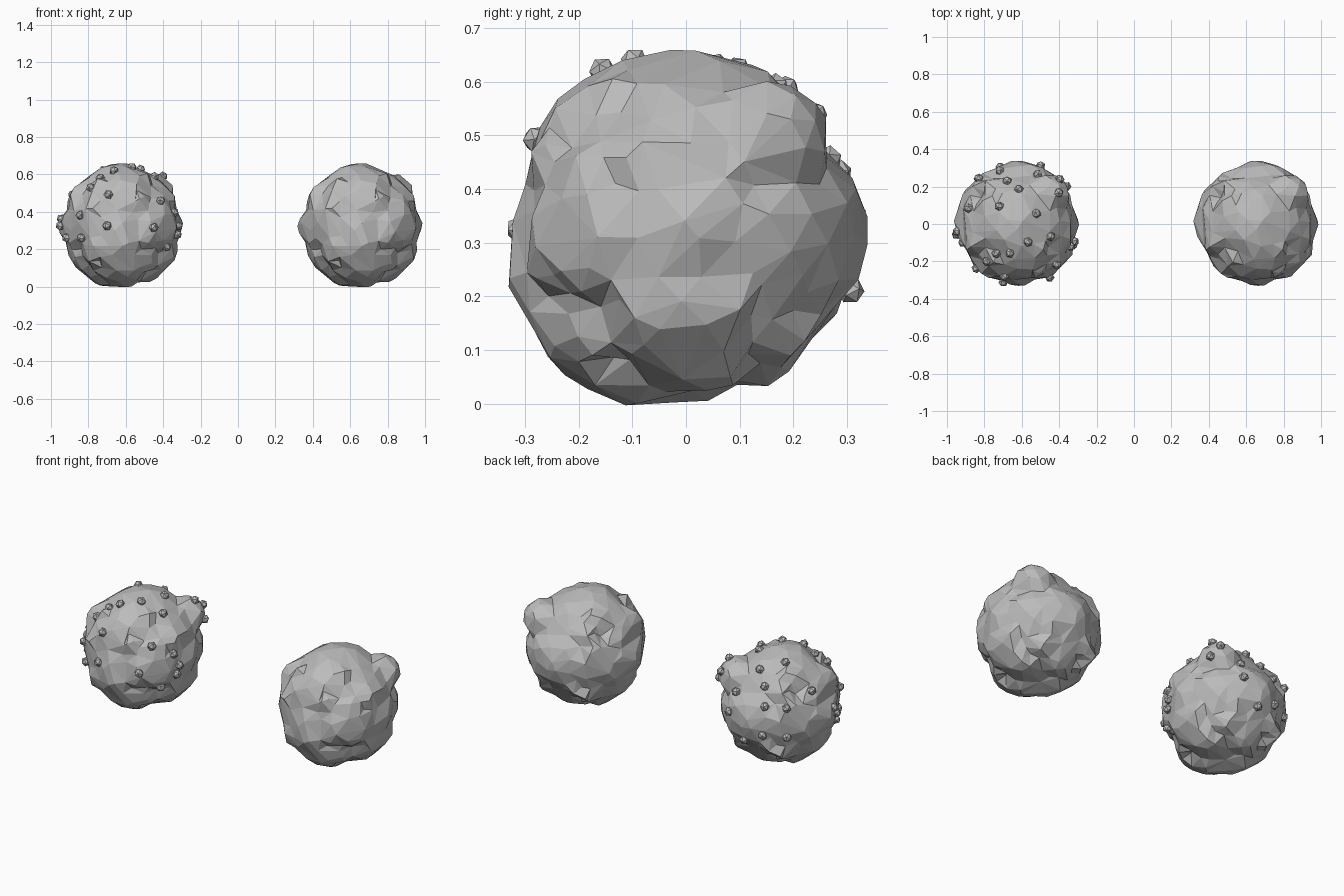
import bpy, bmesh, math
from mathutils import Vector, noise
from mathutils.bvhtree import BVHTree

cube = bpy.data.objects.get("Cube")
if cube:
    bpy.data.objects.remove(cube, do_unlink=True)

stone = bpy.data.materials.new("stone_grey")
stone.use_nodes = True
GREY = (0.5, 0.5, 0.5, 1)
stone.diffuse_color = GREY
stone.node_tree.nodes["Principled BSDF"].inputs["Base Color"].default_value = GREY

X, Y, Z = Vector((1, 0, 0)), Vector((0, 1, 0)), Vector((0, 0, 1))
LEFT_X, RIGHT_X = -0.625, 0.655

# Outline radii in thousandths, every 15 degrees around three cross-sections
PROFILES = [
    (X, Z, [335, 300, 335, 320, 320, 320, 336, 335, 315, 315, 320, 295,
            345, 300, 325, 330, 330, 350, 298, 310, 342, 335, 342, 303]),
    (Y, Z, [342, 330, 288, 300, 330, 330, 336, 336, 338, 345, 328, 304,
            320, 352, 345, 358, 355, 348, 300, 282, 338, 318, 305, 338]),
    (X, Y, [335, 303, 325, 335, 330, 335, 342, 315, 330, 325, 330, 330,
            342, 315, 300, 322, 322, 308, 332, 288, 338, 330, 342, 308]),
]
samples = []
for across, up, radii in PROFILES:
    for i, r in enumerate(radii):
        angle = math.radians(15 * i)
        samples.append((across * math.cos(angle) + up * math.sin(angle), r / 1000))
# Corner knob on the upper back
samples.append((Vector((0.62, 0.53, 0.58)).normalized(), 0.405))


def radius(d):
    # Blend the outline samples, with noisy lumps in the regions between them
    lumps = 0.055 * noise.noise(d * 3.3 + Vector((4, 1, 7)))
    lumps += 0.02 * noise.noise(d * 6.5 + Vector((2, 9, 3)))
    free = 0.12
    total, weight_sum = free * (0.318 + lumps), free
    for direction, r in samples:
        w = math.exp(70 * (d.dot(direction) - 1))
        total += w * r
        weight_sum += w
    return total / weight_sum


def add_object(name, bm, location):
    mesh = bpy.data.meshes.new(name)
    bm.to_mesh(mesh)
    mesh.materials.append(stone)
    obj = bpy.data.objects.new(name, mesh)
    obj.location = location
    bpy.context.collection.objects.link(obj)
    return obj


# Lumpy boulder body, shared by both boulders
body = bmesh.new()
bmesh.ops.create_icosphere(body, subdivisions=4, radius=1)
for v in body.verts:
    direction = v.co.normalized()
    v.co = direction * radius(direction)
surface = BVHTree.FromBMesh(body)
mid_z = -min(v.co.z for v in body.verts)

for name, x in (("plain_boulder", RIGHT_X), ("studded_boulder", LEFT_X)):
    boulder = add_object(name, body, (x, 0, mid_z))
    facets = boulder.modifiers.new("irregular_facets", "DECIMATE")
    facets.ratio = 0.42
body.free()

# Studs placed by offsets across one side of the boulder
back = Vector((-0.53, 0.743, 0.41)).normalized()
back_across = Vector((-0.815, -0.58, 0)).normalized()
SIDES = [
    (X, Y, Z, [(-.1, .31), (-.21, .25), (-.06, .26), (.12, .29), (.01, .2), (.2, .15),
               (.25, .19), (.2, .21), (-.1, .1), (-.28, .09), (.11, .06), (.19, -.07),
               (.06, -.1), (-.17, -.21), (-.12, -.17), (-.04, -.16), (-.23, -.25),
               (-.07, -.29), (.31, -.13)]),
    (X, Z, -Y, [(-.08, 0), (.18, -.01), (.26, -.12), (-.23, -.07), (-.32, -.07),
                (-.34, 0), (-.34, .04), (.22, .14), (.32, -.05), (.33, 0)]),
    (back_across, back.cross(back_across), back,
     [(-.29, -.05), (.03, -.2), (-.11, -.19), (-.21, -.21)]),
]

count = 0
for across, up, out, offsets in SIDES:
    for u, w in offsets:
        depth = math.sqrt(max(0.345 ** 2 - u * u - w * w, 0))
        direction = (across * u + up * w + out * depth).normalized()
        centre = surface.ray_cast(direction, -direction)[0] + direction * 0.004
        count += 1
        bm = bmesh.new()
        bmesh.ops.create_icosphere(bm, subdivisions=1, radius=0.026)
        stud = add_object(f"stud_{count}", bm, centre + Vector((LEFT_X, 0, mid_z)))
        stud.rotation_euler = (count * 0.7, count * 1.1, count * 0.4)
        bm.free()
